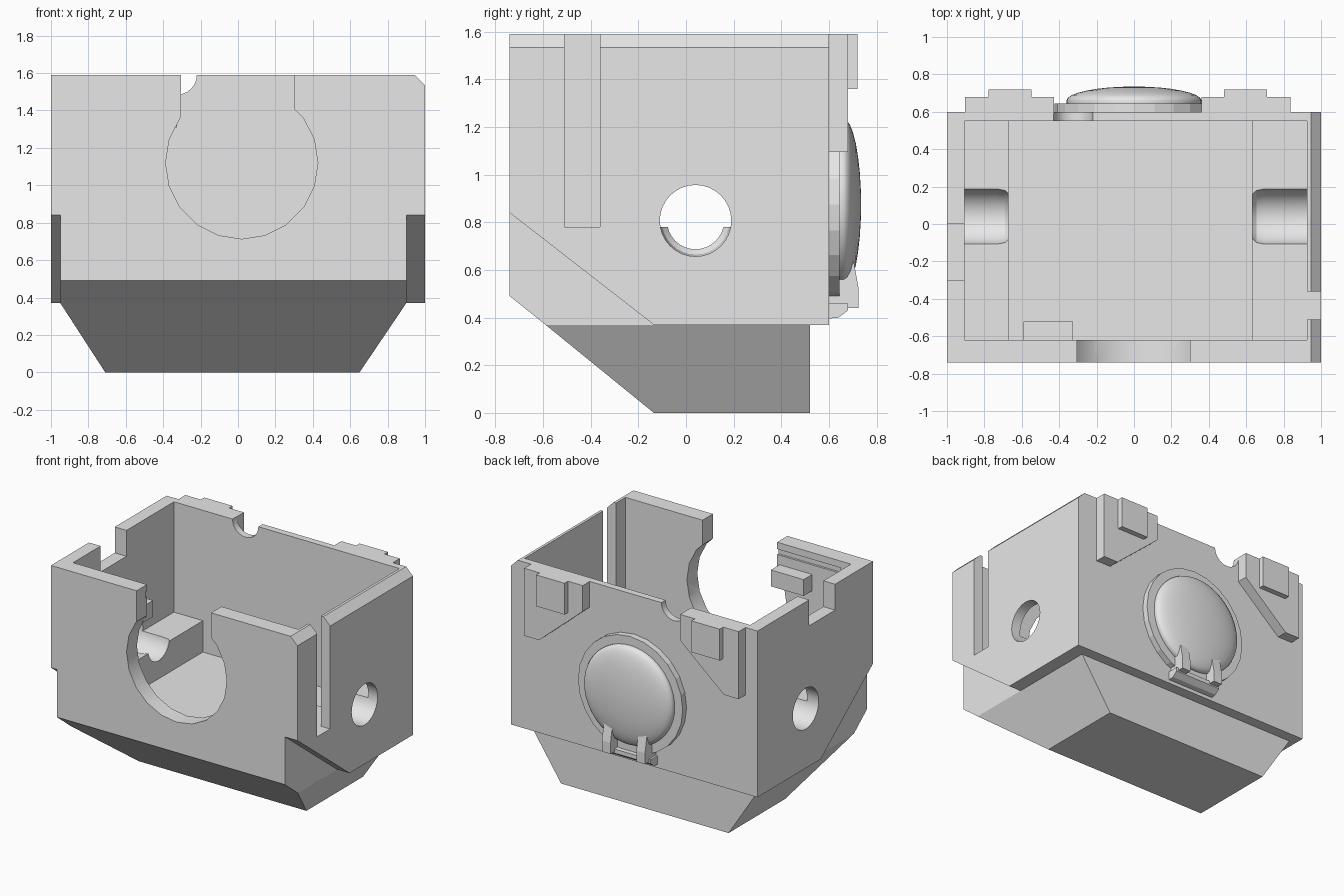
import bpy, bmesh, math
from mathutils import Matrix, Vector

if "Cube" in bpy.data.objects:
    bpy.data.objects.remove(bpy.data.objects["Cube"])

grey = bpy.data.materials.new("plain_grey")
grey.use_nodes = True
grey.diffuse_color = (0.8, 0.8, 0.8, 1)
grey.node_tree.nodes["Principled BSDF"].inputs["Base Color"].default_value = (0.8, 0.8, 0.8, 1)


def finish(name, bm):
    bmesh.ops.recalc_face_normals(bm, faces=bm.faces)
    mesh = bpy.data.meshes.new(name)
    bm.to_mesh(mesh)
    bm.free()
    mesh.materials.append(grey)
    obj = bpy.data.objects.new(name, mesh)
    bpy.context.collection.objects.link(obj)
    return obj


def prism(name, axis, profile, lo, hi):
    """Extrude a 2D profile along an axis; the profile uses the other two axes in order."""
    bm = bmesh.new()
    rings = []
    for d in (lo, hi):
        ring = []
        for p in profile:
            co = list(p)
            co.insert("xyz".index(axis), d)
            ring.append(bm.verts.new(co))
        rings.append(ring)
        bm.faces.new(ring)
    n = len(profile)
    for i in range(n):
        j = (i + 1) % n
        bm.faces.new((rings[0][i], rings[0][j], rings[1][j], rings[1][i]))
    return finish(name, bm)


def box(name, x, y, z):
    return prism(name, "z", [(x[0], y[0]), (x[1], y[0]), (x[1], y[1]), (x[0], y[1])], *z)


def circle(cx, cy, r, n):
    return [(cx + r * math.cos(math.tau * i / n), cy + r * math.sin(math.tau * i / n)) for i in range(n)]


def lathe(name, profile, centre, direction, n):
    """Solid of revolution from (distance, radius) points."""
    bm = bmesh.new()
    turn = Vector(direction).to_track_quat("Z", "Y").to_matrix().to_4x4()
    mat = Matrix.Translation(centre) @ turn
    rings = [[bm.verts.new(mat @ Vector((x, y, d))) for x, y in circle(0, 0, r, n)] for d, r in profile]
    for a, b in zip(rings, rings[1:]):
        for i in range(n):
            j = (i + 1) % n
            bm.faces.new((a[i], a[j], b[j], b[i]))
    bm.faces.new(rings[0])
    bm.faces.new(rings[-1])
    return finish(name, bm)


def select(obj):
    bpy.ops.object.select_all(action="DESELECT")
    obj.select_set(True)
    bpy.context.view_layer.objects.active = obj


def cut(obj, cutter):
    mod = obj.modifiers.new("cut", "BOOLEAN")
    mod.operation = "DIFFERENCE"
    mod.solver = "EXACT"
    mod.object = cutter
    select(obj)
    bpy.ops.object.modifier_apply(modifier=mod.name)
    bpy.data.objects.remove(cutter)


def smooth(obj, degrees):
    select(obj)
    bpy.ops.object.shade_smooth_by_angle(angle=math.radians(degrees))


# Outer shell with the sloped lower front edge
shell = prism("shell", "x", [(-.74, .49), (-.59, .37), (.6, .37), (.6, 1.59), (-.74, 1.59)], -1, 1)

# Higher slope on the two side wings
slope = (.84 - .37) / (.74 - .135)
wing = [(-.135, .37), (-.8, .37 + .665 * slope), (-.8, .2), (-.135, .2)]
cut(shell, prism("wing_cutter", "x", wing, .9, 1.1))
cut(shell, prism("wing_cutter", "x", wing, -1.1, -.95))

# Cavity, with a shelf along each side
cut(shell, box("cavity_cutter", (-.905, .925), (-.62, .55), (.78, 1.8)))
cut(shell, box("floor_cutter", (-.67, .63), (-.62, .55), (.55, 1.2)))

# Keyhole opening in the front
cut(shell, prism("circle_cutter", "y", circle(.02, 1.12, .407, 20), -.9, -.6))
cut(shell, box("neck_cutter", (-.305, .3), (-.9, -.6), (1.15, 1.8)))

# Side holes that narrow at the inner ends of the shelves
bore = [(-.2, .15), (.27, .15), (.31, .142), (.335, .12), (.45, .12)]
cut(shell, lathe("left_bore_cutter", bore, (.965, .04, .807), (-1, 0, 0), 32))
cut(shell, lathe("right_bore_cutter", bore, (-1, .04, .807), (1, 0, 0), 32))

# Slot and chamfer on the left wall, notch in the right wall, round notch at the back
cut(shell, box("slot_cutter", (.85, 1.1), (-.51, -.36), (.78, 1.8)))
cut(shell, prism("chamfer_cutter", "y", [(.945, 1.59), (1.045, 1.49), (1.1, 1.7), (.945, 1.7)], -1, 1))
cut(shell, box("notch_cutter", (-1.1, -.85), (-.3, 0), (1.4, 1.8)))
cut(shell, prism("round_cutter", "y", circle(-.325, 1.59, .105, 24), .5, .65))

# Shallow groove inside the front wall
cut(shell, box("groove_cutter", (-.82, -.25), (-.635, -.58), (1.5, 1.54)))
smooth(shell, 25)

# Tapered hull underneath
bm = bmesh.new()
rings = []
for z, x0, x1, y0 in ((0, -.71, .65, -.135), (.37, -.95, .9, -.59)):
    rings.append([bm.verts.new(c) for c in ((x0, y0, z), (x1, y0, z), (x1, .52, z), (x0, .52, z))])
    bm.faces.new(rings[-1])
for i in range(4):
    j = (i + 1) % 4
    bm.faces.new((rings[0][i], rings[0][j], rings[1][j], rings[1][i]))
finish("hull", bm)

# Small ledge inside the front wall
box("inner_ledge", (-.59, -.325), (-.63, -.52), (1.31, 1.43))

# Mirrored brackets and pads on the back
MID = -.033
bracket = [(.395, 1.59), (.395, 1.4), (.75, 1.095), (.87, 1.095), (.87, 1.59)]
for side, s in (("left", 1), ("right", -1)):
    prism(side + "_bracket", "y", [(MID + s * x, z) for x, z in bracket], .59, .68)
    box(side + "_pad", sorted((MID + s * .515, MID + s * .745)), (.67, .72), (1.36, 1.59))

# Round plate with a domed lens
lathe("lens_plate", [(0, .425), (.05, .425)], (0, .595, .875), (0, 1, 0), 24)
steps = 8
dome = [(0, .36)] + [(.015 + .075 * math.sin(a), .36 * math.cos(a) + .001)
                     for a in (math.pi / 2 * i / steps for i in range(steps + 1))]
lens = lathe("lens", dome, (0, .645, .875), (0, 1, 0), 48)
smooth(lens, 40)

# Clip holding the lens: base strip and two prongs
prism("clip_base", "x", [(.59, .395), (.64, .4), (.68, .43), (.68, .46), (.59, .46)], -.19, .19)
for side, x in (("left", .14), ("right", -.14)):
    prism(side + "_prong", "x", [(.6, .44), (.725, .44), (.725, .52), (.7, .66), (.6, .66)], x - .035, x + .035)
